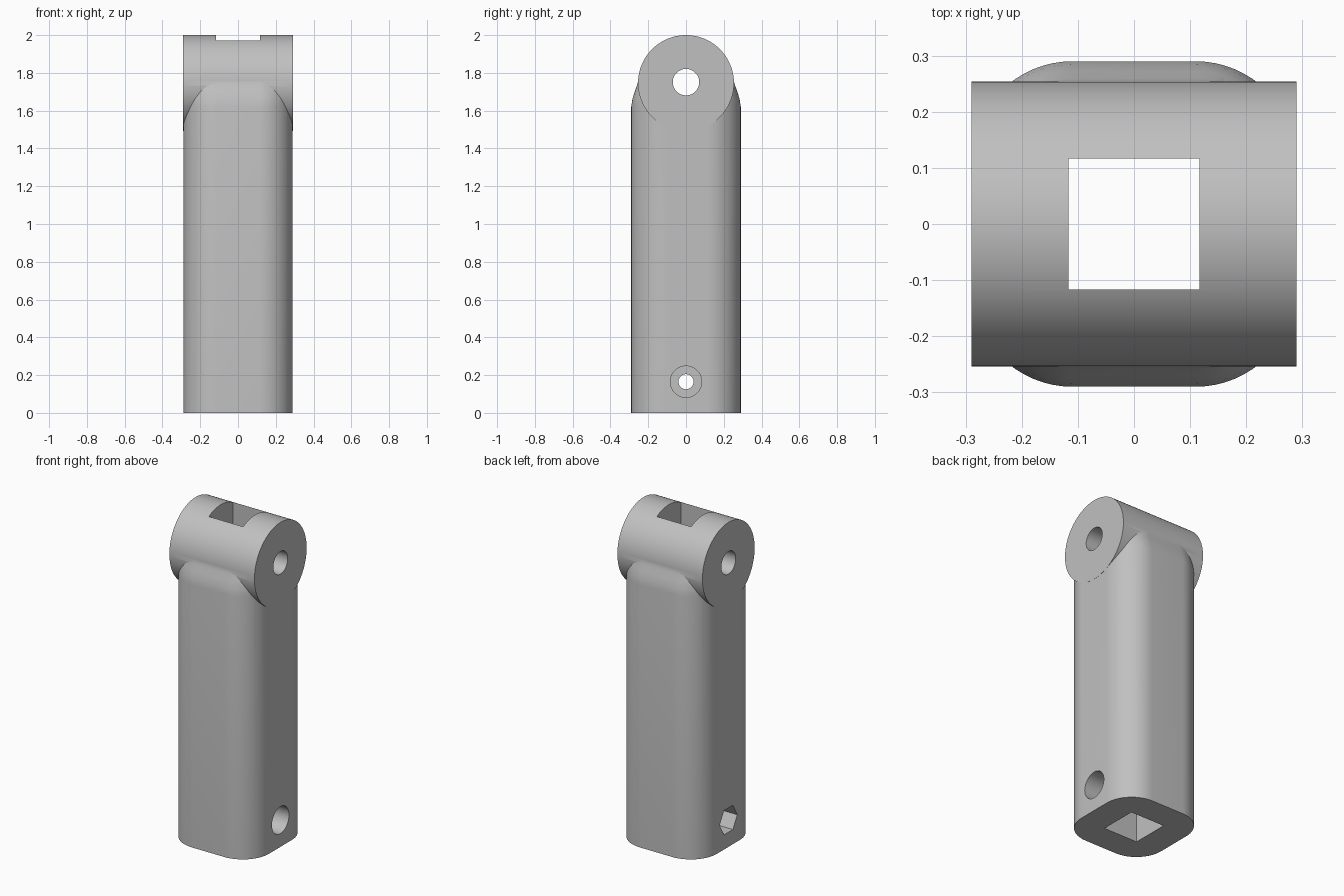
import bpy, bmesh
from math import cos, sin, pi, radians

if "Cube" in bpy.data.objects:
    bpy.data.objects.remove(bpy.data.objects["Cube"])

HALF = 0.29          # half width of the post
CORNER = 0.18        # corner radius of the post
HEAD_R = 0.254       # radius of the hinge barrel
HEAD_Z = 2 - HEAD_R
BORE = 0.117         # half width of the square bore
SCREW_Z = 0.165

grey = bpy.data.materials.new("plain grey")
grey.use_nodes = True
colour = (0.53, 0.53, 0.53, 1)
grey.diffuse_color = colour
grey.node_tree.nodes["Principled BSDF"].inputs["Base Color"].default_value = colour


def make_object(name, bm):
    bmesh.ops.recalc_face_normals(bm, faces=bm.faces)
    mesh = bpy.data.meshes.new(name)
    bm.to_mesh(mesh)
    bm.free()
    obj = bpy.data.objects.new(name, mesh)
    bpy.context.collection.objects.link(obj)
    mesh.materials.append(grey)
    return obj


def loft(name, rings):
    """Skin a stack of equal rings and cap both ends."""
    bm = bmesh.new()
    loops = [[bm.verts.new(p) for p in ring] for ring in rings]
    n = len(loops[0])
    for low, high in zip(loops, loops[1:]):
        for i in range(n):
            j = (i + 1) % n
            bm.faces.new((low[i], low[j], high[j], high[i]))
    bm.faces.new(loops[0])
    bm.faces.new(loops[-1])
    return make_object(name, bm)


def x_rod(name, x0, x1, z, radius, sides):
    """Prism along x with a corner pointing to +y."""
    return loft(name, [[(x, radius * cos(2 * pi * i / sides), z + radius * sin(2 * pi * i / sides))
                        for i in range(sides)] for x in (x0, x1)])


def combine(target, tool, operation):
    mod = target.modifiers.new(tool.name, 'BOOLEAN')
    mod.operation = operation
    mod.solver = 'EXACT'
    mod.object = tool
    bpy.context.view_layer.objects.active = target
    bpy.ops.object.modifier_apply(modifier=mod.name)
    bpy.data.objects.remove(tool)


# Rounded square outline of the post
outline = []
for k, (sx, sy) in enumerate(((1, 1), (-1, 1), (-1, -1), (1, -1))):
    for i in range(17):
        a = pi / 2 * (k + i / 16)
        c = HALF - CORNER
        outline.append((sx * c + CORNER * cos(a), sy * c + CORNER * sin(a)))

# Post whose front and back blend into the barrel at the top
levels = ((0, 0), (1.62, 0), (1.66, 0.006), (1.70, 0.018), (1.735, 0.031), (1.77, 0.04))
post = loft("hinged_post", [[(x * 0.9985, y * (1 - inset / HALF), z) for x, y in outline]
                            for z, inset in levels])

# Hinge barrel across the top
combine(post, x_rod("hinge_barrel", -HALF, HALF, HEAD_Z, HEAD_R, 128), 'UNION')

# Square bore along the whole height
square = [(-BORE, -BORE), (BORE, -BORE), (BORE, BORE), (-BORE, BORE)]
combine(post, loft("square_bore", [[(x, y, z) for x, y in square] for z in (-0.1, 2.1)]),
        'DIFFERENCE')

# Pin hole, screw hole, round screw recess and six-sided nut recess
holes = (("pin_hole", -0.4, 0.4, HEAD_Z + 0.005, 0.07, 48),
         ("screw_hole", -0.4, 0.4, SCREW_Z, 0.04, 32),
         ("screw_recess", 0.17, 0.4, SCREW_Z, 0.083, 48),
         ("nut_recess", -0.4, -0.17, SCREW_Z, 0.086, 6))
for hole in holes:
    combine(post, x_rod(*hole), 'DIFFERENCE')

# Smooth curved walls, keep hard edges
bpy.ops.object.select_all(action='DESELECT')
post.select_set(True)
bpy.context.view_layer.objects.active = post
bpy.ops.object.shade_smooth_by_angle(angle=radians(25))
